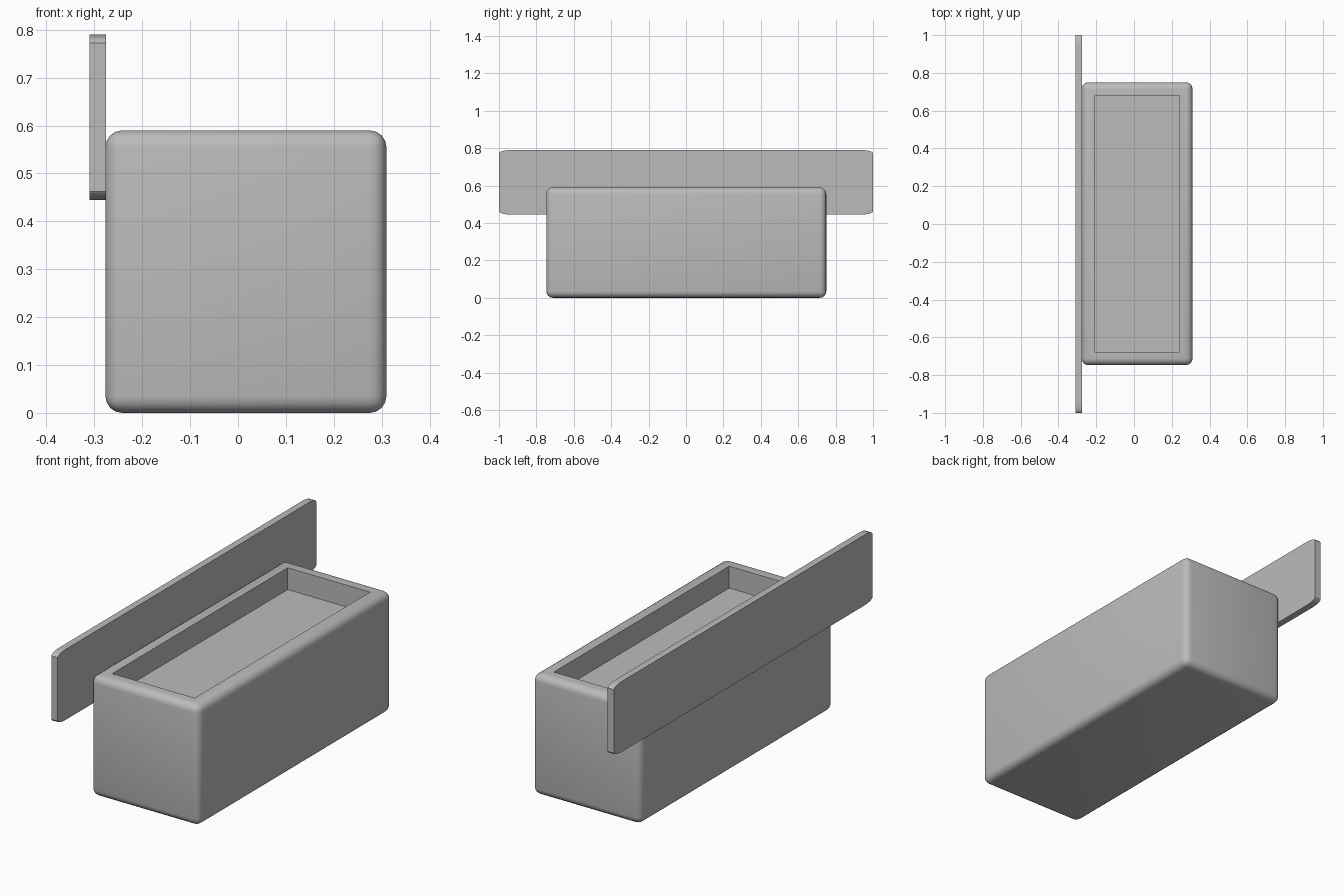
import bpy, bmesh, math
from mathutils import Vector

if "Cube" in bpy.data.objects:
    bpy.data.objects.remove(bpy.data.objects["Cube"], do_unlink=True)

# Single grey material
grey = bpy.data.materials.new("plain grey")
grey.use_nodes = True
colour = (0.5, 0.5, 0.5, 1)
grey.diffuse_color = colour
grey.node_tree.nodes["Principled BSDF"].inputs["Base Color"].default_value = colour


def finish(name, bm):
    bmesh.ops.recalc_face_normals(bm, faces=bm.faces)
    mesh = bpy.data.meshes.new(name)
    bm.to_mesh(mesh)
    bm.free()
    mesh.materials.append(grey)
    obj = bpy.data.objects.new(name, mesh)
    bpy.context.collection.objects.link(obj)
    bpy.ops.object.select_all(action='DESELECT')
    obj.select_set(True)
    bpy.context.view_layer.objects.active = obj
    bpy.ops.object.shade_smooth_by_angle(angle=math.radians(35))
    return obj


def box(low, high):
    bm = bmesh.new()
    bmesh.ops.create_cube(bm, size=1)
    low, high = Vector(low), Vector(high)
    for v in bm.verts:
        v.co = (low + high) / 2 + v.co * (high - low)
    return bm


# Trough: rounded box with a shallow recess sunk into its top
bm = box((-0.277, -0.747, 0), (0.31, 0.75, 0.59))
bmesh.ops.bevel(bm, geom=bm.edges[:], offset=0.035, segments=4,
                profile=0.5, affect='EDGES')
top = max(bm.faces, key=lambda f: f.normal.z * f.calc_area())
bmesh.ops.inset_region(bm, faces=[top], thickness=0.05)
sunk = bmesh.ops.extrude_face_region(bm, geom=[top])["geom"]
bmesh.ops.translate(bm, vec=(0, 0, -0.107),
                    verts=[g for g in sunk if isinstance(g, bmesh.types.BMVert)])
if top.is_valid:
    bmesh.ops.delete(bm, geom=[top], context='FACES_ONLY')
finish("trough_body", bm)

# Side board: long thin plate with flattened elliptical corners
bm = bmesh.new()
half_y, half_z, mid_z = 1.0, 0.1725, 0.6175
round_y, round_z, steps = 0.065, 0.017, 4
outline = []
for quarter, (sy, sz) in enumerate([(1, 1), (-1, 1), (-1, -1), (1, -1)]):
    for i in range(steps + 1):
        a = (quarter + i / steps) * math.pi / 2
        y = sy * (half_y - round_y) + round_y * math.cos(a)
        z = mid_z + sz * (half_z - round_z) + round_z * math.sin(a)
        outline.append(bm.verts.new((-0.31, y, z)))
face = bm.faces.new(outline)
side = bmesh.ops.extrude_face_region(bm, geom=[face])["geom"]
bmesh.ops.translate(bm, vec=(0.034, 0, 0),
                    verts=[g for g in side if isinstance(g, bmesh.types.BMVert)])
finish("side_board", bm)
